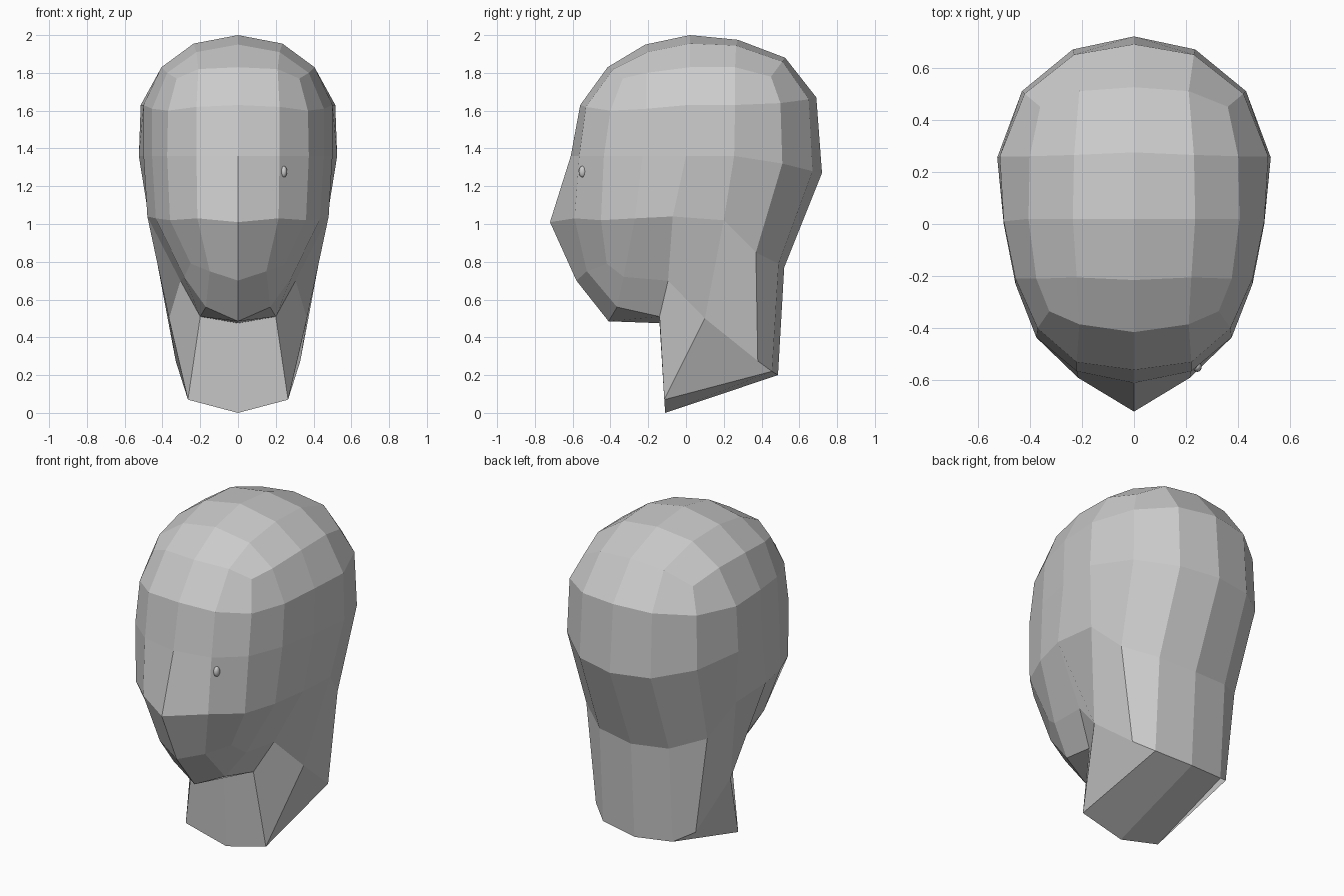
import bpy, bmesh
from mathutils import Vector

if "Cube" in bpy.data.objects:
    bpy.data.objects.remove(bpy.data.objects["Cube"])

grey = bpy.data.materials.new("plain grey")
grey.diffuse_color = (0.6, 0.6, 0.6, 1)
grey.use_nodes = True
grey.node_tree.nodes["Principled BSDF"].inputs["Base Color"].default_value = grey.diffuse_color

# Half cross-sections of the skull, front centre -> right side -> back centre
brow_top = [(0, -.415, 1.83), (.21, -.385, 1.82), (.325, -.335, 1.77),
            (.375, -.21, 1.80), (.405, .02, 1.83), (.40, .26, 1.83),
            (.36, .45, 1.78), (.21, .51, 1.86), (0, .525, 1.88)]
forehead = [(0, -.56, 1.63), (.22, -.53, 1.62), (.37, -.40, 1.60),
            (.455, -.21, 1.61), (.50, .01, 1.63), (.515, .26, 1.63),
            (.42, .50, 1.64), (.23, .65, 1.66), (0, .69, 1.67)]
eye_line = [(0, -.61, 1.36), (.22, -.565, 1.36), (.375, -.435, 1.36),
            (.455, -.23, 1.36), (.50, 0, 1.36), (.525, .255, 1.36),
            (.43, .51, 1.32), (.235, .67, 1.28), (0, .72, 1.27)]
nose_line = [(0, -.72, 1.01), (.215, -.59, 1.03), (.36, -.45, 1.02),
             (.435, -.27, 1.03), (.48, -.07, 1.04), (.47, .20, 1.02),
             (.40, .37, .85), (.23, .49, .79), (0, .52, .77)]
# Crown: centre and inner points, front to back
crown = [[(0, -.215, 1.95), (.22, -.205, 1.91)],
         [(0, .02, 2.0), (.235, .02, 1.955)],
         [(0, .275, 1.975), (.23, .265, 1.945)]]
# Jaw, chin underside and neck
jaw = [(0, -.58, .70), (.15, -.525, .75), (.25, -.42, .79),
       (.285, -.33, .72), (.305, -.095, .70)]
chin = [(0, -.41, .485), (.17, -.365, .56), (.20, -.14, .51), (0, -.14, .475)]
nape = [(.365, .10, .50), (.33, .38, .275), (.23, .455, .22), (0, .487, .20)]
throat = [(0, -.11, 0), (.265, -.115, .07)]

bm = bmesh.new()
cache = {}


def face(*pts):
    vs = []
    for p in pts:
        if p not in cache:
            cache[p] = bm.verts.new(p)
        vs.append(cache[p])
    bm.faces.new(vs)


def loft(a, b):
    for i in range(len(a) - 1):
        face(a[i], a[i + 1], b[i + 1], b[i])


# Crown patch
patch = [brow_top[:3]]
patch += [c + [brow_top[3 + i]] for i, c in enumerate(crown)]
patch += [[brow_top[8], brow_top[7], brow_top[6]]]
for a, b in zip(patch, patch[1:]):
    loft(a, b)

# Skull sides, cheeks and back of the neck
for a, b in ((brow_top, forehead), (forehead, eye_line), (eye_line, nose_line),
             (nose_line[:5], jaw), (nose_line[4:], [jaw[4]] + nape)):
    loft(a, b)

# Jaw and chin
face(jaw[0], jaw[1], chin[1], chin[0])
face(jaw[1], jaw[2], jaw[3], chin[1])
face(jaw[3], jaw[4], chin[2], chin[1])
face(*chin)

# Neck front, side and slanted base
face(chin[3], chin[2], throat[1], throat[0])
face(chin[2], jaw[4], nape[0], throat[1])
face(throat[1], nape[0], nape[1], nape[2])
face(throat[0], throat[1], nape[2], nape[3])

# Mirror to the other side and weld the centre line
dup = bmesh.ops.duplicate(bm, geom=bm.verts[:] + bm.edges[:] + bm.faces[:])
for v in dup["geom"]:
    if isinstance(v, bmesh.types.BMVert):
        v.co.x = -v.co.x
bmesh.ops.remove_doubles(bm, verts=bm.verts[:], dist=0.001)
bmesh.ops.recalc_face_normals(bm, faces=bm.faces[:])
mesh = bpy.data.meshes.new("head")
bm.to_mesh(mesh)
bm.free()
mesh.materials.append(grey)
head = bpy.data.objects.new("head", mesh)
bpy.context.collection.objects.link(head)

# Small eye bead, on the right side only
bpy.ops.mesh.primitive_uv_sphere_add(segments=12, ring_count=8, radius=1,
                                     location=(.243, -.548, 1.277))
eye = bpy.context.object
eye.name = "eye_bead"
eye.scale = Vector((.017, .02, .03))
eye.data.materials.append(grey)
bpy.ops.object.shade_smooth()
